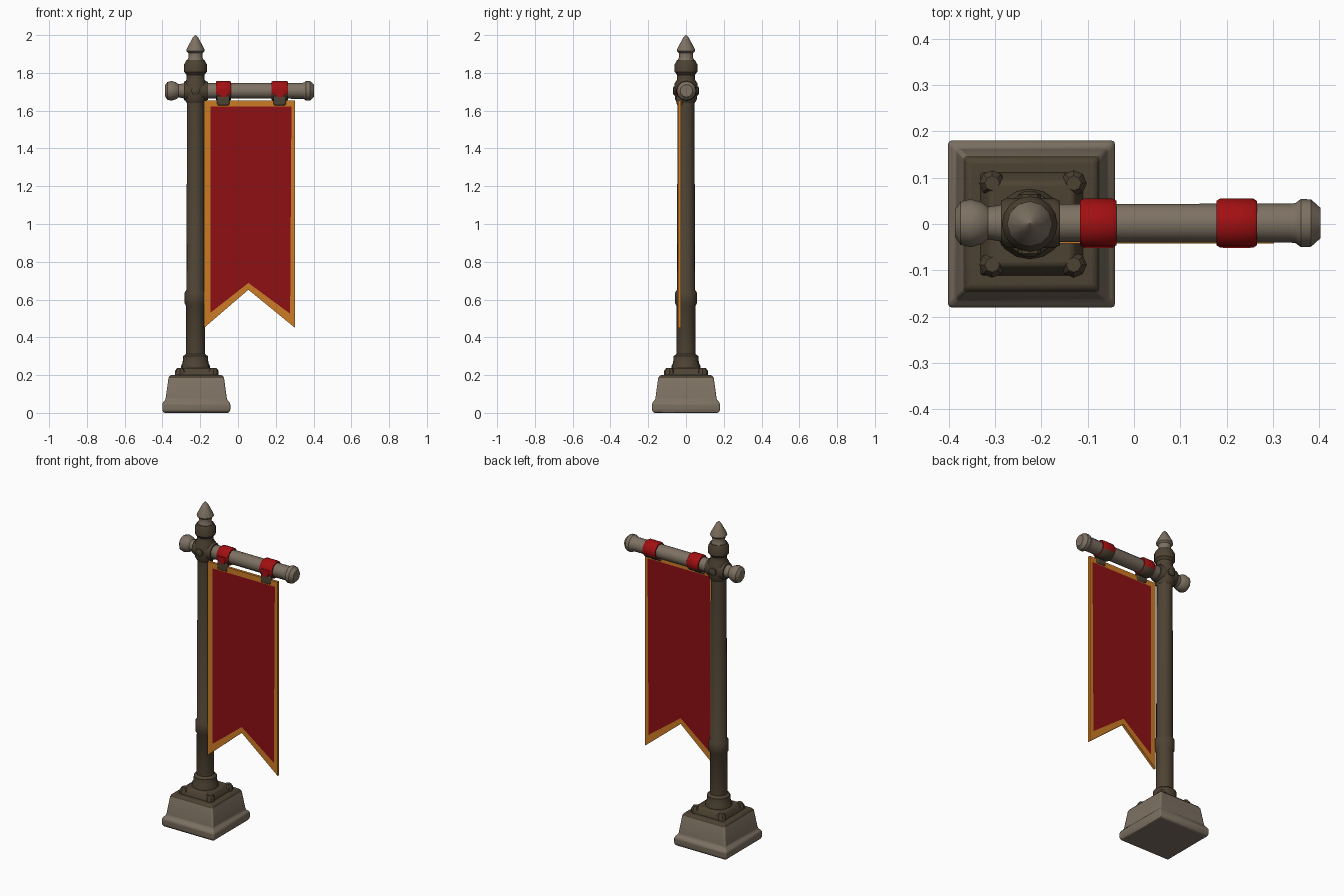
import bpy, bmesh, math
from mathutils import Matrix, Vector

if "Cube" in bpy.data.objects:
    bpy.data.objects.remove(bpy.data.objects["Cube"])


def material(name, rgb):
    m = bpy.data.materials.new(name)
    m.use_nodes = True
    m.diffuse_color = (*rgb, 1)
    bsdf = next(n for n in m.node_tree.nodes if n.type == 'BSDF_PRINCIPLED')
    bsdf.inputs["Base Color"].default_value = (*rgb, 1)
    return m


STONE = material("weathered grey", (0.205, 0.165, 0.122))
DARK = material("dark brown", (0.075, 0.055, 0.033))
RED = material("banner red", (0.27, 0.005, 0.007))
STRAP = material("strap red", (0.36, 0.005, 0.006))
GOLD = material("gold trim", (0.6, 0.2, 0.018))
POLE_X, BAR_Z = -0.225, 1.705


def finish(name, bm, mats, angle=35):
    bmesh.ops.recalc_face_normals(bm, faces=bm.faces)
    mesh = bpy.data.meshes.new(name)
    bm.to_mesh(mesh)
    bm.free()
    for m in mats:
        mesh.materials.append(m)
    ob = bpy.data.objects.new(name, mesh)
    bpy.context.collection.objects.link(ob)
    bpy.ops.object.select_all(action='DESELECT')
    ob.select_set(True)
    bpy.context.view_layer.objects.active = ob
    bpy.ops.object.shade_smooth_by_angle(angle=math.radians(angle))
    return ob


def loft(name, rings, mats, sides=12, place=Matrix(), turn=0.0, rule=None):
    """Stack of round or square rings (radius, height), capped at both ends."""
    bm = bmesh.new()
    loops = []
    for r, h in rings:
        angles = [turn + math.tau * i / sides for i in range(sides)]
        loops.append([bm.verts.new((r * math.cos(a), r * math.sin(a), h)) for a in angles])
    for a, b in zip(loops, loops[1:]):
        for i in range(sides):
            j = (i + 1) % sides
            bm.faces.new((a[i], a[j], b[j], b[i]))
    bm.faces.new(loops[0])
    bm.faces.new(loops[-1])
    bm.transform(place)
    if rule:
        bm.normal_update()
        for f in bm.faces:
            f.material_index = rule(f.calc_center_median())
    return finish(name, bm, mats)


def bevel(ob, width):
    mod = ob.modifiers.new("Soft edges", 'BEVEL')
    mod.width, mod.segments = width, 2


upright = Matrix.Translation((POLE_X, 0, 0))
along_x = Matrix.Translation((0, 0.002, BAR_Z)) @ Matrix.Rotation(math.pi / 2, 4, 'Y')

# Square stepped plinth with a dark top
R2 = math.sqrt(2)
plinth = loft("plinth", [(h * R2, z) for h, z in
              [(0.172, 0), (0.18, 0.012), (0.18, 0.052), (0.163, 0.07), (0.147, 0.185), (0.138, 0.2)]],
              [STONE, DARK], 4, Matrix.Translation((-0.221, 0, 0)), math.pi / 4,
              lambda c: int(c.z > 0.187))
bevel(plinth, 0.008)
step = loft("plinth_step", [(0.112 * R2, 0.195), (0.108 * R2, 0.212), (0.088 * R2, 0.238)],
            [DARK], 4, Matrix.Translation((-0.221, 0, 0)), math.pi / 4)
bevel(step, 0.006)

# Corner bolts on the plinth
for sx, side in ((-1, "right"), (1, "left")):
    for sy, end in ((-1, "front"), (1, "back")):
        loft(f"bolt_{end}_{side}", [(0.028, 0.195), (0.028, 0.222), (0.016, 0.238)], [DARK], 8,
             Matrix.Translation((-0.218 + sx * 0.088, sy * 0.088, 0)))

# Pole with foot collar, lower ring and shoulder
loft("pole", [(0.076, 0.225), (0.076, 0.25), (0.068, 0.265), (0.066, 0.3), (0.05, 0.312),
              (0.049, 0.565), (0.057, 0.578), (0.057, 0.638), (0.048, 0.652), (0.045, 1.655)],
     [DARK], 16, upright)

# Socket where the crossbar passes the pole
loft("pole_socket", [(0.046, 1.64), (0.058, 1.66), (0.06, 1.745), (0.047, 1.765), (0.047, 1.79),
                     (0.06, 1.805), (0.06, 1.845), (0.048, 1.868)], [DARK], 16, upright)
loft("bar_sleeve", [(0.048, -0.287), (0.054, -0.275), (0.054, -0.172), (0.048, -0.16)], [DARK], 12, along_x)
through = Matrix.Translation((POLE_X, 0, BAR_Z)) @ Matrix.Rotation(math.pi / 2, 4, 'X')
loft("socket_bolt", [(0.012, -0.07), (0.024, -0.064), (0.024, 0.064), (0.012, 0.07)], [DARK], 8, through)

# Pointed finial
loft("finial", [(0.046, 1.862), (0.036, 1.885), (0.038, 1.905), (0.049, 1.915), (0.046, 1.928),
                (0.014, 1.988), (0.002, 2.0)], [STONE], 12, upright)

# Crossbar with knobs at both ends
loft("crossbar", [(0.03, -0.386), (0.047, -0.374), (0.052, -0.352), (0.045, -0.328), (0.035, -0.315),
                  (0.041, -0.28), (0.042, 0.335), (0.043, 0.348), (0.052, 0.36), (0.051, 0.382), (0.033, 0.402)],
     [STONE], 12, along_x)

# Hanging straps: red over the bar, dark clasp underneath
for name, x0, x1 in (("strap_inner", -0.117, -0.038), ("strap_outer", 0.178, 0.265)):
    loft(name, [(0.048, x0), (0.053, x0 + 0.008), (0.053, x1 - 0.008), (0.048, x1)],
         [STRAP, DARK], 16, along_x, 0, lambda c: int(c.z < BAR_Z - 0.022))
    mid = (x0 + x1) / 2
    bm = bmesh.new()
    bmesh.ops.create_cube(bm, size=1, matrix=Matrix.Translation((mid, -0.034, 1.653)) @
                          Matrix.Diagonal((0.066, 0.03, 0.052, 1)))
    bevel(finish(name + "_clasp", bm, [DARK]), 0.008)
    bm = bmesh.new()
    pts = [(-0.03, 1.715), (0.03, 1.715), (0.017, 1.672), (-0.017, 1.672)]
    f = bm.faces.new([bm.verts.new((mid + x, -0.052, z)) for x, z in pts])
    ext = bmesh.ops.extrude_face_region(bm, geom=[f])["geom"]
    bmesh.ops.translate(bm, vec=(0, 0.008, 0), verts=[v for v in ext if isinstance(v, bmesh.types.BMVert)])
    finish(name + "_tongue", bm, [STRAP])

# Swallow-tailed banner: red field inside a gold border, same on both faces
outer = [(-0.18, 1.655), (0.302, 1.655), (0.302, 0.45), (0.055, 0.652), (-0.18, 0.45)]
inner = [(-0.146, 1.622), (0.283, 1.622), (0.276, 0.525), (0.055, 0.688), (-0.146, 0.53)]
bm = bmesh.new()
sheets = []
for y in (-0.042, -0.026):
    o = [bm.verts.new((x, y, z)) for x, z in outer]
    n = [bm.verts.new((x, y, z)) for x, z in inner]
    bm.faces.new(n)
    for i in range(5):
        j = (i + 1) % 5
        bm.faces.new((o[i], o[j], n[j], n[i])).material_index = 1
    sheets.append(o)
for i in range(5):
    j = (i + 1) % 5
    bm.faces.new((sheets[0][i], sheets[0][j], sheets[1][j], sheets[1][i])).material_index = 1
finish("banner", bm, [RED, GOLD])
